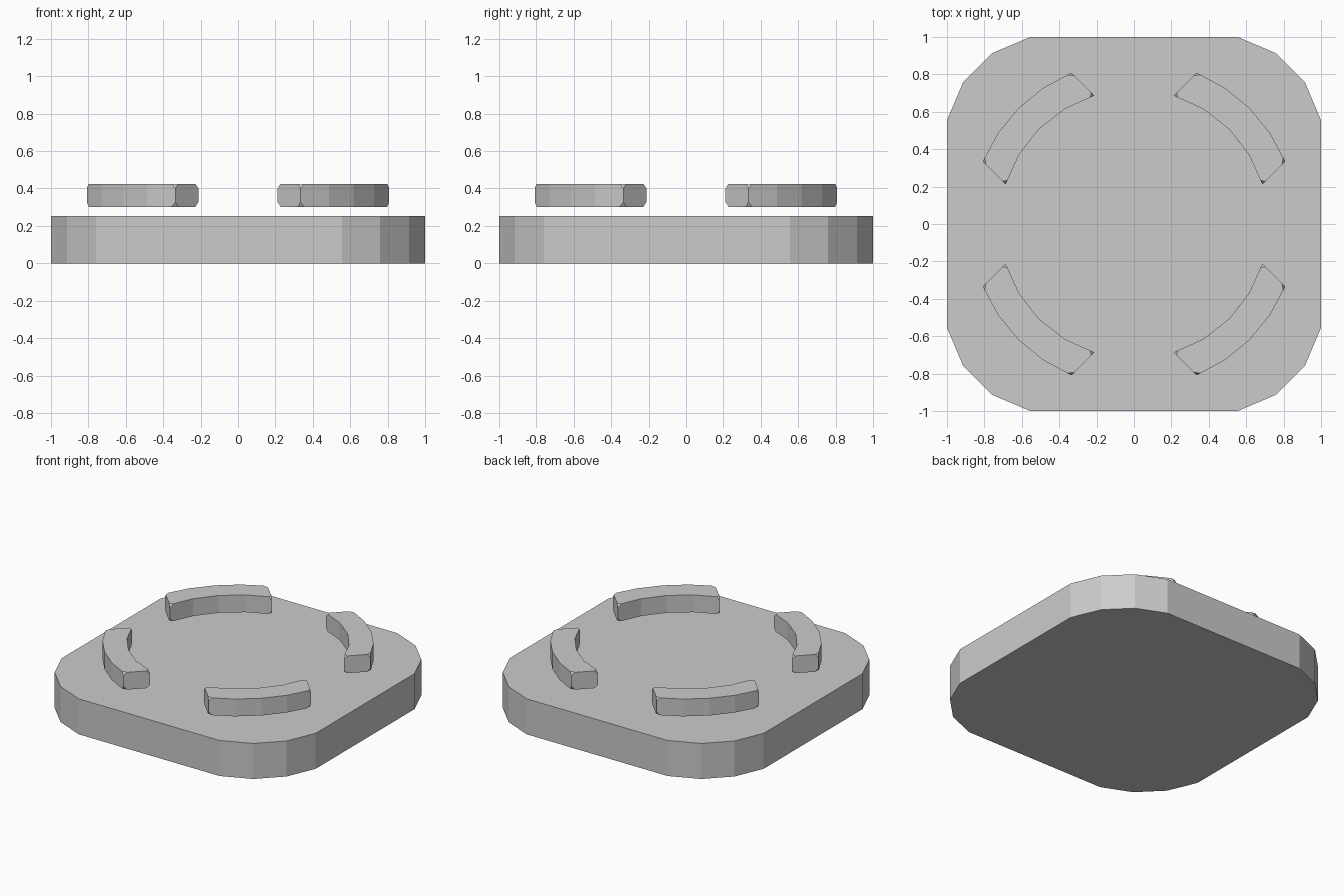
import bpy, bmesh
from math import sin, cos, asin, radians, pi

if "Cube" in bpy.data.objects:
    bpy.data.objects.remove(bpy.data.objects["Cube"])


def prism(name, outline, z0, z1, corners=(), cut=0.0):
    """Extrude a flat outline; optionally clip the listed outline corners."""
    bm = bmesh.new()
    low = [bm.verts.new((x, y, z0)) for x, y in outline]
    high = [bm.verts.new((x, y, z1)) for x, y in outline]
    n = len(outline)
    bm.faces.new(low[::-1])
    bm.faces.new(high)
    for i in range(n):
        j = (i + 1) % n
        bm.faces.new((low[i], low[j], high[j], high[i]))
    if corners:
        bmesh.ops.bevel(bm, geom=[r[i] for i in corners for r in (low, high)],
                        offset=cut, segments=1, affect='VERTICES')
    bmesh.ops.recalc_face_normals(bm, faces=bm.faces)
    mesh = bpy.data.meshes.new(name)
    bm.to_mesh(mesh)
    bm.free()
    obj = bpy.data.objects.new(name, mesh)
    bpy.context.collection.objects.link(obj)
    return obj


def turned(points, k):
    """Rotate 2D points by k quarter turns."""
    for _ in range(k):
        points = [(-y, x) for x, y in points]
    return points


# Rounded square base plate
corner = [(1, 0.555), (0.913, 0.759), (0.759, 0.913), (0.555, 1)]
prism("base_plate", [p for k in range(4) for p in turned(corner, k)], 0, 0.253)


# Curved bars hovering over each corner, with ends cut parallel to the diagonal
R_OUT, R_IN, STEPS = 0.875, 0.718, 4
half_out = radians(22.5)
half_in = asin(R_OUT * sin(half_out) / R_IN)


def arc(r, half):
    angles = [pi / 4 - half + 2 * half * i / STEPS for i in range(STEPS + 1)]
    return [(r * cos(a), r * sin(a)) for a in angles]


bar = arc(R_OUT, half_out) + arc(R_IN, half_in)[::-1]
ends = (0, STEPS, STEPS + 1, 2 * STEPS + 1)
for k in range(4):
    prism(f"curved_bar_{k + 1}", turned(bar, k), 0.302, 0.425, ends, 0.023)
